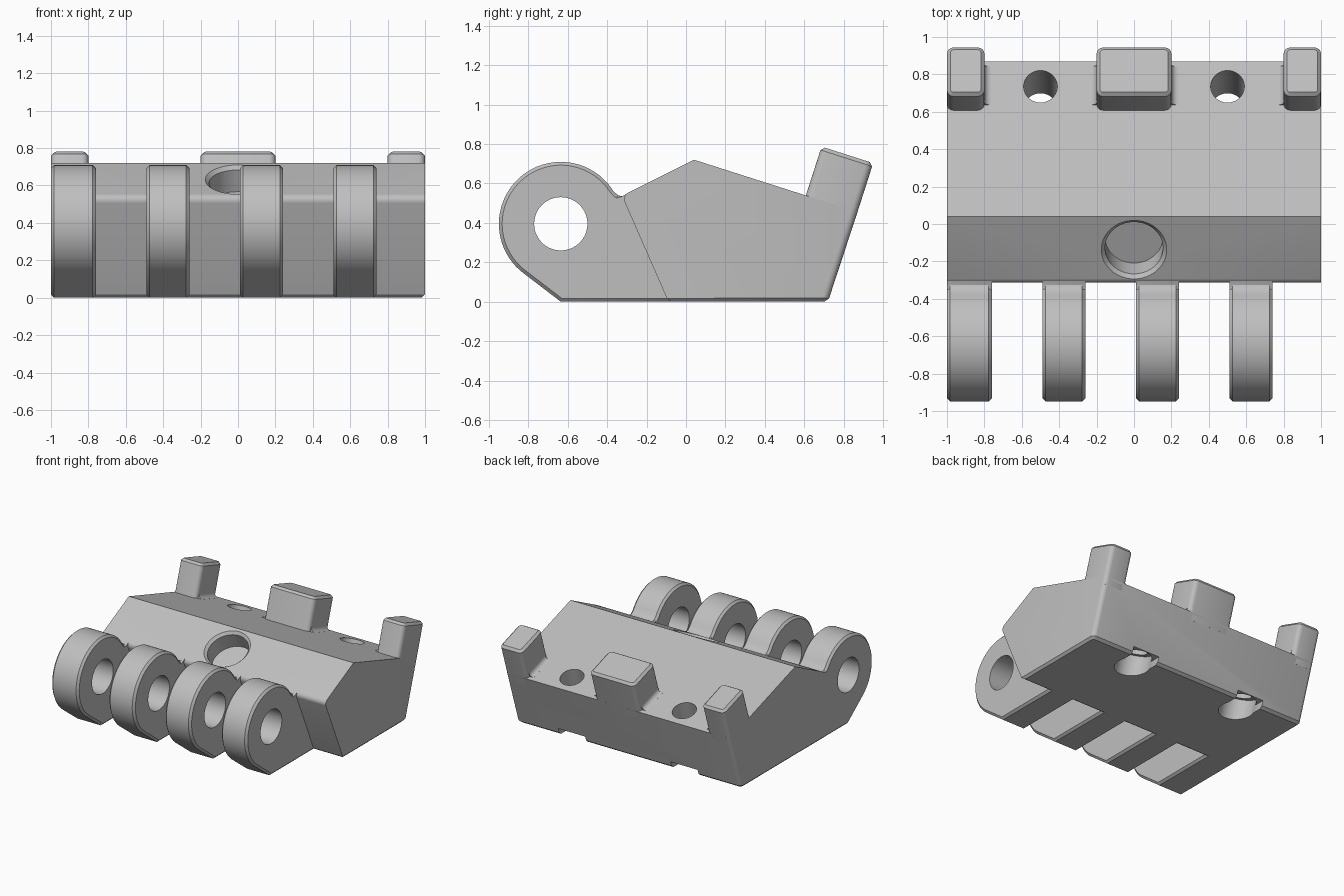
import bpy, bmesh, math
from mathutils import Vector, Matrix

if "Cube" in bpy.data.objects:
    bpy.data.objects.remove(bpy.data.objects["Cube"], do_unlink=True)

grey = bpy.data.materials.new("mid grey")
grey.use_nodes = True
COLOUR = (0.52, 0.52, 0.52, 1)
grey.diffuse_color = COLOUR
grey.node_tree.nodes["Principled BSDF"].inputs["Base Color"].default_value = COLOUR

X = Vector((1, 0, 0))
UP = Vector((0, 0.305, 0.952)).normalized()       # normal of the rear deck
BACK = Vector((0, UP.z, -UP.y))                   # down the rear deck
FRONT_NORMAL = Vector((0, -1, 2)).normalized()    # normal of the front slope
CHAMFER = 0.018


def prism(points, a, b, sweep, origin=(0, 0, 0)):
    """Flat outline in the a-b plane, extruded along sweep."""
    bm = bmesh.new()
    o = Vector(origin)
    face = bm.faces.new([bm.verts.new(o + a * p + b * q) for p, q in points])
    new = bmesh.ops.extrude_face_region(bm, geom=[face])["geom"]
    bmesh.ops.translate(bm, vec=sweep, verts=[v for v in new if isinstance(v, bmesh.types.BMVert)])
    bmesh.ops.recalc_face_normals(bm, faces=bm.faces)
    return bm


def side_prism(points, x0, x1):
    return prism(points, Vector((0, 1, 0)), Vector((0, 0, 1)), X * (x1 - x0), X * x0)


def bevel(bm, rule, width, segments=1):
    edges = [e for e in bm.edges if rule(e)]
    bmesh.ops.bevel(bm, geom=edges, offset=width, segments=segments, profile=0.5,
                    affect='EDGES', clamp_overlap=True)


def round_tool(start, direction, r1, r2, length):
    bm = bmesh.new()
    turn = Vector(direction).to_track_quat('Z', 'Y').to_matrix().to_4x4()
    place = Matrix.Translation(Vector(start) + Vector(direction) * length / 2) @ turn
    bmesh.ops.create_cone(bm, cap_ends=True, segments=64, radius1=r1, radius2=r2,
                          depth=length, matrix=place)
    return bm


def make(name, bm):
    mesh = bpy.data.meshes.new(name)
    bm.to_mesh(mesh)
    bm.free()
    mesh.materials.append(grey)
    ob = bpy.data.objects.new(name, mesh)
    bpy.context.collection.objects.link(ob)
    return ob


def activate(ob):
    bpy.ops.object.select_all(action='DESELECT')
    ob.select_set(True)
    bpy.context.view_layer.objects.active = ob


def cut(ob, tool_bm):
    tool = make("cutter", tool_bm)
    tool.hide_render = True
    mod = ob.modifiers.new("cut", 'BOOLEAN')
    mod.operation, mod.solver, mod.object = 'DIFFERENCE', 'EXACT', tool
    activate(ob)
    bpy.ops.object.modifier_apply(modifier=mod.name)
    bpy.data.objects.remove(tool, do_unlink=True)


def smooth(ob):
    activate(ob)
    bpy.ops.object.shade_smooth_by_angle(angle=math.radians(30))


# Wedge-shaped body with a rounded nose, rounded rear corners and chamfered base
bm = side_prism([(-0.09, 0), (0.72, 0), (0.87, 0.455), (0.04, 0.72), (-0.325, 0.5375)], -1, 1)
bevel(bm, lambda e: all(v.co.y < -0.3 for v in e.verts), 0.035, 5)
bevel(bm, lambda e: all(v.co.y > 0.7 for v in e.verts)
      and abs(e.verts[0].co.x - e.verts[1].co.x) < 0.001, 0.035, 4)
bevel(bm, lambda e: all(v.co.z < 0.0001 for v in e.verts), CHAMFER)
body = make("body", bm)

# Blind socket in the front slope, with a chamfered rim
rim = Vector((0, -0.137, 0.6315))
cut(body, round_tool(rim + FRONT_NORMAL * 0.1, -FRONT_NORMAL, 0.155, 0.155, 0.25))
cut(body, round_tool(rim + FRONT_NORMAL * 0.02, -FRONT_NORMAL, 0.195, 0.155, 0.04))

# Two bolt holes with wide lower bores and slots out to the rear edge
for x in (-0.5, 0.5):
    top = Vector((x, 0.735, 0.498))
    cut(body, round_tool(top + UP * 0.1, -UP, 0.09, 0.09, 0.8))
    cut(body, round_tool(top - UP * 0.4, -UP, 0.13, 0.13, 0.3))
    cut(body, side_prism([(0.6, -0.1), (0.85, -0.1), (0.85, 0.055), (0.6, 0.055)],
                         x - 0.12, x + 0.12))
smooth(body)

# Four hinge knuckles along the front
HINGE_Y, HINGE_Z, HINGE_R = -0.635, 0.395, 0.314
outline = [(HINGE_Y, 0), (-0.06, 0), (-0.28, 0.5), (-0.3, 0.546), (-0.325, 0.535), (-0.345, 0.54)]
for i in range(41):
    t = math.radians(32 + (234 - 32) * i / 40)
    outline.append((HINGE_Y + HINGE_R * math.cos(t), HINGE_Z + HINGE_R * math.sin(t)))

for i, (x0, x1) in enumerate([(-1, -0.76), (-0.49, -0.26), (0.01, 0.24), (0.51, 0.74)]):
    bm = side_prism(outline, x0, x1)
    bevel(bm, lambda e: abs(e.verts[0].co.x - e.verts[1].co.x) < 0.001
          and any(v.co.y < -0.34 for v in e.verts), CHAMFER)
    knuckle = make(f"hinge_knuckle_{i + 1}", bm)
    cut(knuckle, round_tool((x0 - 0.1, HINGE_Y, HINGE_Z), X, 0.135, 0.135, x1 - x0 + 0.2))
    smooth(knuckle)

# Three leaning pegs on the rear deck, with small fillets at their sides
FOOT = Vector((0, 0.608, 0.539))
DEPTH, HEIGHT, SINK, FILLET = 0.275, 0.26, 0.06, 0.035
for name, x0, x1 in [("right", -1, -0.8), ("middle", -0.2, 0.2), ("left", 0.8, 1)]:
    bm = prism([(x0, 0), (x1, 0), (x1, DEPTH), (x0, DEPTH)], X, BACK,
               UP * (HEIGHT + SINK), FOOT - UP * SINK)
    bevel(bm, lambda e: abs((e.verts[0].co - e.verts[1].co).normalized().dot(UP)) > 0.99, 0.035, 4)
    bevel(bm, lambda e: all((v.co - FOOT).dot(UP) > HEIGHT - 0.001 for v in e.verts), CHAMFER)
    smooth(make(name + "_peg", bm))
    for side, x in ((-1, x0), (1, x1)):
        if abs(x) > 0.99:
            continue
        curve = [(x - side * 0.02, -0.01), (x + side * FILLET, -0.01)]
        for k in range(7):
            t = math.pi / 2 * k / 6
            curve.append((x + side * FILLET * (1 - math.sin(t)), FILLET * (1 - math.cos(t))))
        curve.append((x - side * 0.02, FILLET))
        strip = prism(curve, X, UP, BACK * (DEPTH - 0.06), FOOT + BACK * 0.03)
        smooth(make(f"{name}_peg_fillet", strip))
